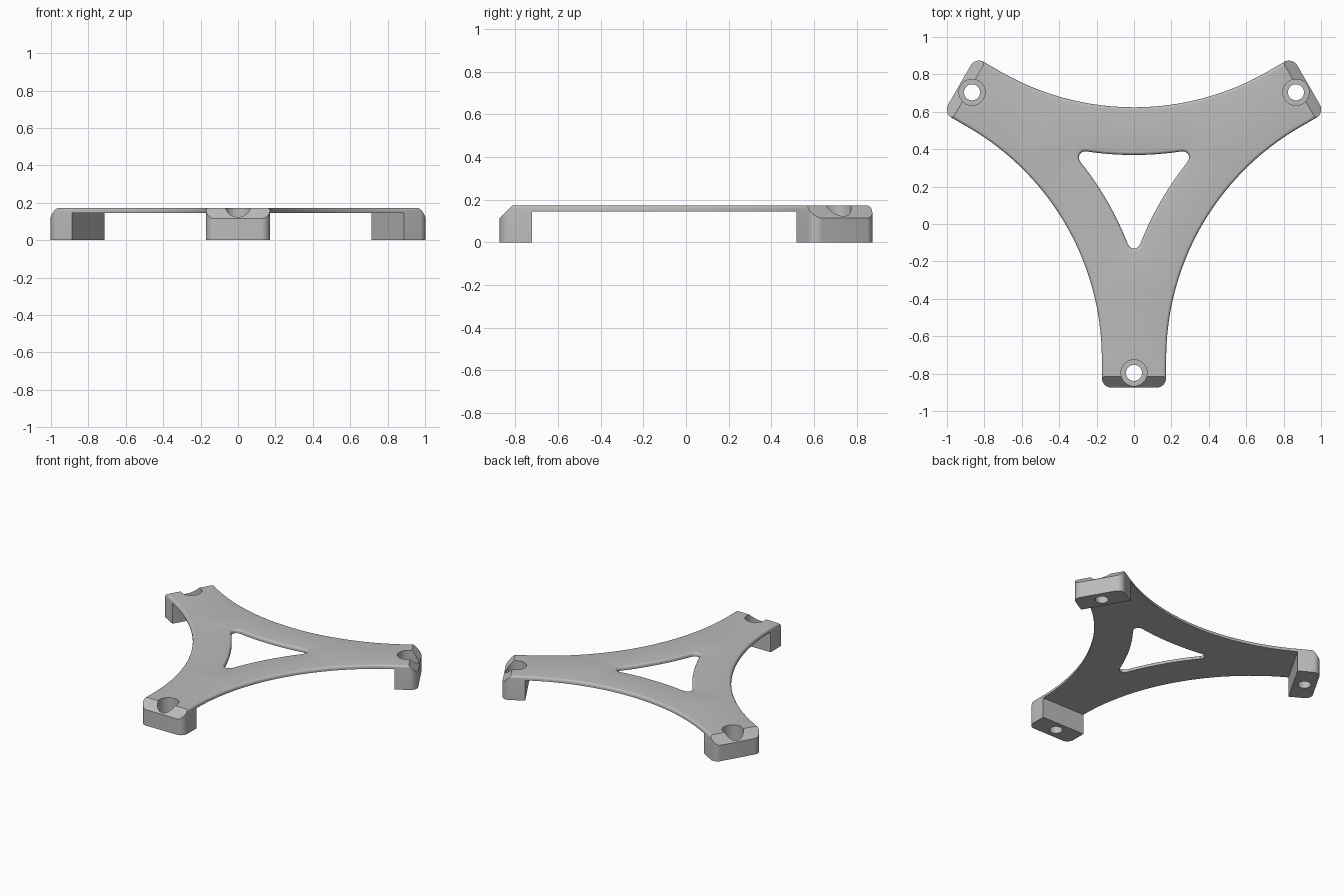
import bpy, bmesh, math
from mathutils import Matrix, Vector

if "Cube" in bpy.data.objects:
    bpy.data.objects.remove(bpy.data.objects["Cube"])

CENTRE_Y = 0.204
TOP, PLATE_BOTTOM = 0.173, 0.146
END, HALF, CORNER = 1.078, 0.172, 0.05      # arm end radius, half width, corner radius
LEG_INNER, SCREW = 0.925, 1.0               # leg inner face and screw hole radii
ARC_DIST, ARC_R = 1.851, 1.431              # side arcs between neighbouring arms
ROUND = 0.016                               # rounding of the top rim


def arm_matrix(k):
    turn = Matrix.Rotation(math.radians(120 * k - 90), 4, 'Z')
    return Matrix.Translation((0, CENTRE_Y, 0)) @ turn


def arc(cx, cy, r, a0, a1, n):
    angles = [math.radians(a0 + (a1 - a0) * i / n) for i in range(n + 1)]
    return [Vector((cx + r * math.cos(a), cy + r * math.sin(a), 0)) for a in angles]


def three_fold(points):
    """Repeat one arm's outline around the centre, dropping doubled points."""
    loop = []
    for k in range(3):
        for p in points:
            q = arm_matrix(k) @ p
            if not loop or (q - loop[-1]).length > 1e-4:
                loop.append(q)
    if (loop[0] - loop[-1]).length < 1e-4:
        loop.pop()
    return loop


def inset(loop, d):
    """Move each point towards the left of the path."""
    out = []
    for i, p in enumerate(loop):
        a = (p - loop[i - 1]).normalized()
        b = (loop[(i + 1) % len(loop)] - p).normalized()
        t = (a + b).normalized()
        out.append(p + Vector((-t.y, t.x, 0)) * d)
    return out


# Outlines of the body and of the central opening
ax, ay = ARC_DIST * math.cos(math.pi / 3), ARC_DIST * math.sin(math.pi / 3)
cx, cy = END - CORNER, HALF - CORNER
outer = three_fold(arc(cx, -cy, CORNER, -90, 0, 8) + arc(cx, cy, CORNER, 0, 90, 8)
                   + arc(ax, ay, ARC_R, -90, -150, 40))
tip, tip_r, tip_a = 0.302, 0.033, 68.7
opening = three_fold(arc(tip, 0, tip_r, -tip_a, tip_a, 12)
                     + arc(ax, ay, ARC_R + 0.255, tip_a - 180, -60 - tip_a, 16))
opening.reverse()

# Body: stacked rings with a rounded top rim, capped above and below
steps = [math.radians(90 * i / 5) for i in range(6)]
levels = [(0, 0)] + [(ROUND * (1 - math.cos(a)), TOP - ROUND * (1 - math.sin(a))) for a in steps]
bm = bmesh.new()
bottom_edges, top_edges = [], []
for loop in (outer, opening):
    rings = [[bm.verts.new((p.x, p.y, z)) for p in inset(loop, d)] for d, z in levels]
    n = len(loop)
    for low, high in zip(rings, rings[1:]):
        for i in range(n):
            j = (i + 1) % n
            bm.faces.new((low[i], low[j], high[j], high[i]))
    for ring, edges in ((rings[0], bottom_edges), (rings[-1], top_edges)):
        edges += [bm.edges.get((ring[i - 1], ring[i])) for i in range(n)]
for edges in (bottom_edges, top_edges):
    bmesh.ops.triangle_fill(bm, edges=edges, use_beauty=True)
bmesh.ops.recalc_face_normals(bm, faces=bm.faces)
mesh = bpy.data.meshes.new("tripod_bracket")
bm.to_mesh(mesh)
bm.free()
body = bpy.data.objects.new("tripod_bracket", mesh)
bpy.context.collection.objects.link(body)

grey = bpy.data.materials.new("plain_grey")
grey.use_nodes = True
colour = (0.5, 0.5, 0.5, 1)
grey.diffuse_color = colour
grey.node_tree.nodes["Principled BSDF"].inputs["Base Color"].default_value = colour
mesh.materials.append(grey)


def cut(fill, matrix):
    """Subtract a primitive made by fill(bm) and placed by matrix."""
    cutter_mesh = bpy.data.meshes.new("cutter")
    b = bmesh.new()
    fill(b)
    b.transform(matrix)
    b.to_mesh(cutter_mesh)
    b.free()
    cutter = bpy.data.objects.new("cutter", cutter_mesh)
    cutter.hide_render = True
    bpy.context.collection.objects.link(cutter)
    mod = body.modifiers.new("cut", 'BOOLEAN')
    mod.operation, mod.solver, mod.object = 'DIFFERENCE', 'EXACT', cutter
    bpy.ops.object.modifier_apply(modifier=mod.name)
    bpy.data.objects.remove(cutter)


def prism(sides, r, z0, z1):
    def fill(b):
        bmesh.ops.create_cone(b, cap_ends=True, segments=sides, radius1=r, radius2=r, depth=z1 - z0,
                              matrix=Matrix.Translation((0, 0, (z0 + z1) / 2)))
    return fill


def triangle(b):
    # Triangle whose three sides are the inner faces of the legs
    pts = [arm_matrix(k) @ Vector((-2 * LEG_INNER, 0, -0.2)) for k in range(3)]
    face = b.faces.new([b.verts.new(p) for p in pts])
    new = bmesh.ops.extrude_face_region(b, geom=[face])["geom"]
    bmesh.ops.translate(b, vec=(0, 0, PLATE_BOTTOM + 0.2),
                        verts=[v for v in new if isinstance(v, bmesh.types.BMVert)])
    bmesh.ops.recalc_face_normals(b, faces=b.faces)


bpy.ops.object.select_all(action='DESELECT')
body.select_set(True)
bpy.context.view_layer.objects.active = body

# Hollow underside leaves a thin plate on three legs
cut(triangle, Matrix.Identity(4))

# Sloped arm ends and counterbored screw holes
SIZE, SLOPE = 0.4, 0.058
for k in range(3):
    arm = arm_matrix(k)
    mid = Vector((END - SLOPE / 2, 0, TOP - SLOPE / 2))
    offset = Vector((1, 0, 1)).normalized() * SIZE / 2
    cut(lambda b: bmesh.ops.create_cube(b, size=SIZE),
        arm @ Matrix.Translation(mid + offset) @ Matrix.Rotation(math.pi / 4, 4, 'Y'))
    screw = arm @ Matrix.Translation((SCREW, 0, 0))
    cut(prism(40, 0.07, 0.05, 0.3), screw)
    cut(prism(32, 0.043, -0.1, 0.2), screw)

bpy.ops.object.shade_smooth_by_angle(angle=math.radians(30))
